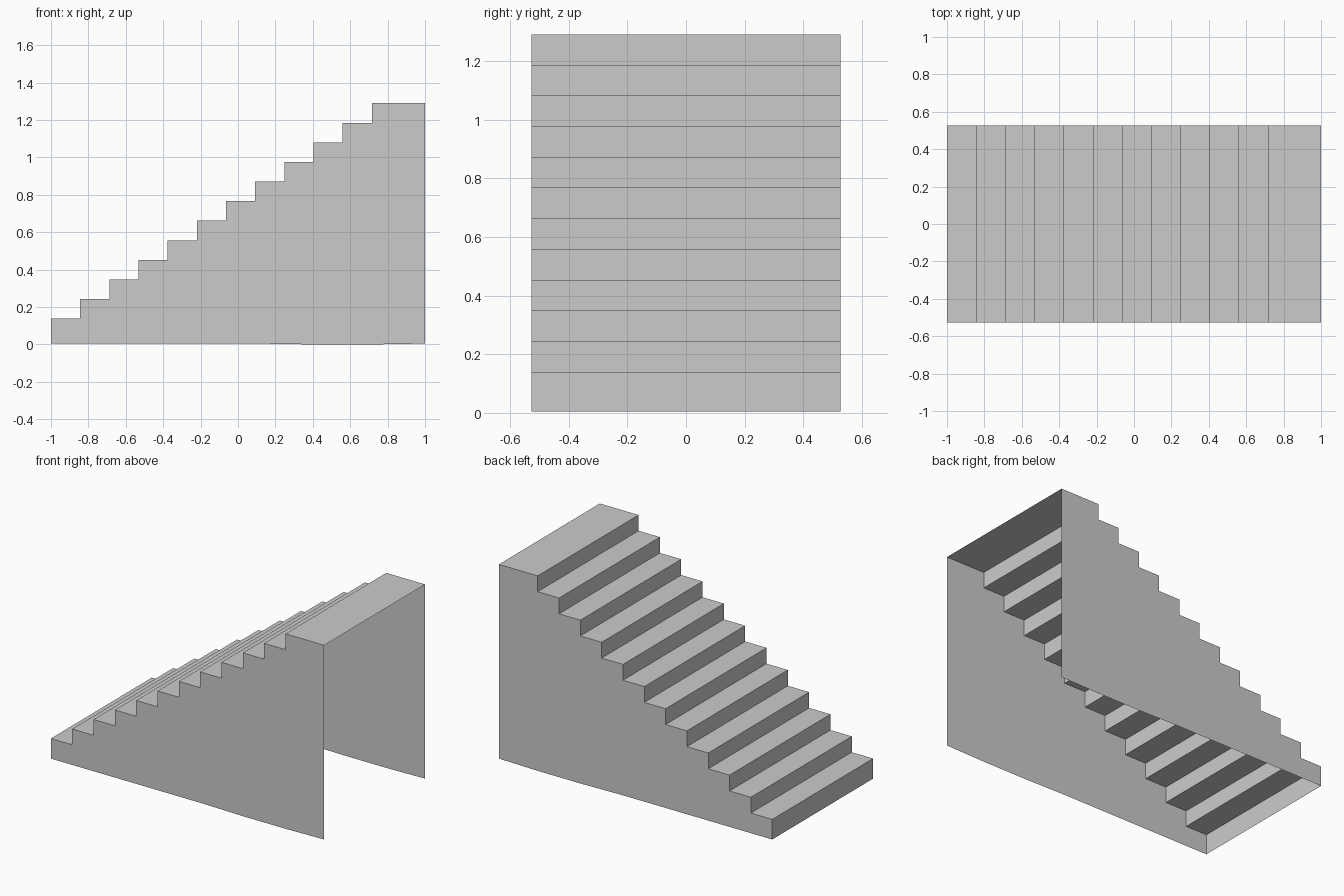
import bpy

if "Cube" in bpy.data.objects:
    bpy.data.objects.remove(bpy.data.objects["Cube"])

STEPS = 12
HALF_W = 0.527
RUN, RISE = 0.156, 0.1047
FIRST_TOP = 0.138


def sheet(name, verts, faces):
    mesh = bpy.data.meshes.new(name)
    mesh.from_pydata(verts, [], faces)
    mesh.update()
    obj = bpy.data.objects.new(name, mesh)
    bpy.context.collection.objects.link(obj)
    return obj


# stepped profile in x, z, from the lowest riser to the top landing
profile = [(-1.0, 0.005)]
for i in range(STEPS):
    z = FIRST_TOP + i * RISE
    x_end = 1.0 if i == STEPS - 1 else -1.0 + (i + 1) * RUN
    profile += [(-1.0 + i * RUN, z), (x_end, z)]

# treads and risers: one folded sheet, open below and at the tall end
n = len(profile)
verts = [(x, y, z) for y in (-HALF_W, HALF_W) for x, z in profile]
sheet("treads_and_risers", verts,
      [(i, i + 1, n + i + 1, n + i) for i in range(n - 1)])

# side walls: thin sheets with a slightly uneven bottom edge
bottom = [(1.0, 0.005), (0.716, 0.0), (0.404, 0.0), (0.092, 0.005)]
outline = profile + bottom
for name, y in (("front_side_wall", -HALF_W), ("back_side_wall", HALF_W)):
    order = list(range(len(outline)))
    if y < 0:
        order.reverse()  # keep normals pointing outward
    sheet(name, [(x, y, z) for x, z in outline], [order])

# flip the step faces outward if needed
steps = bpy.data.objects["treads_and_risers"].data
if steps.polygons[1].normal.z < 0:
    steps.flip_normals()
